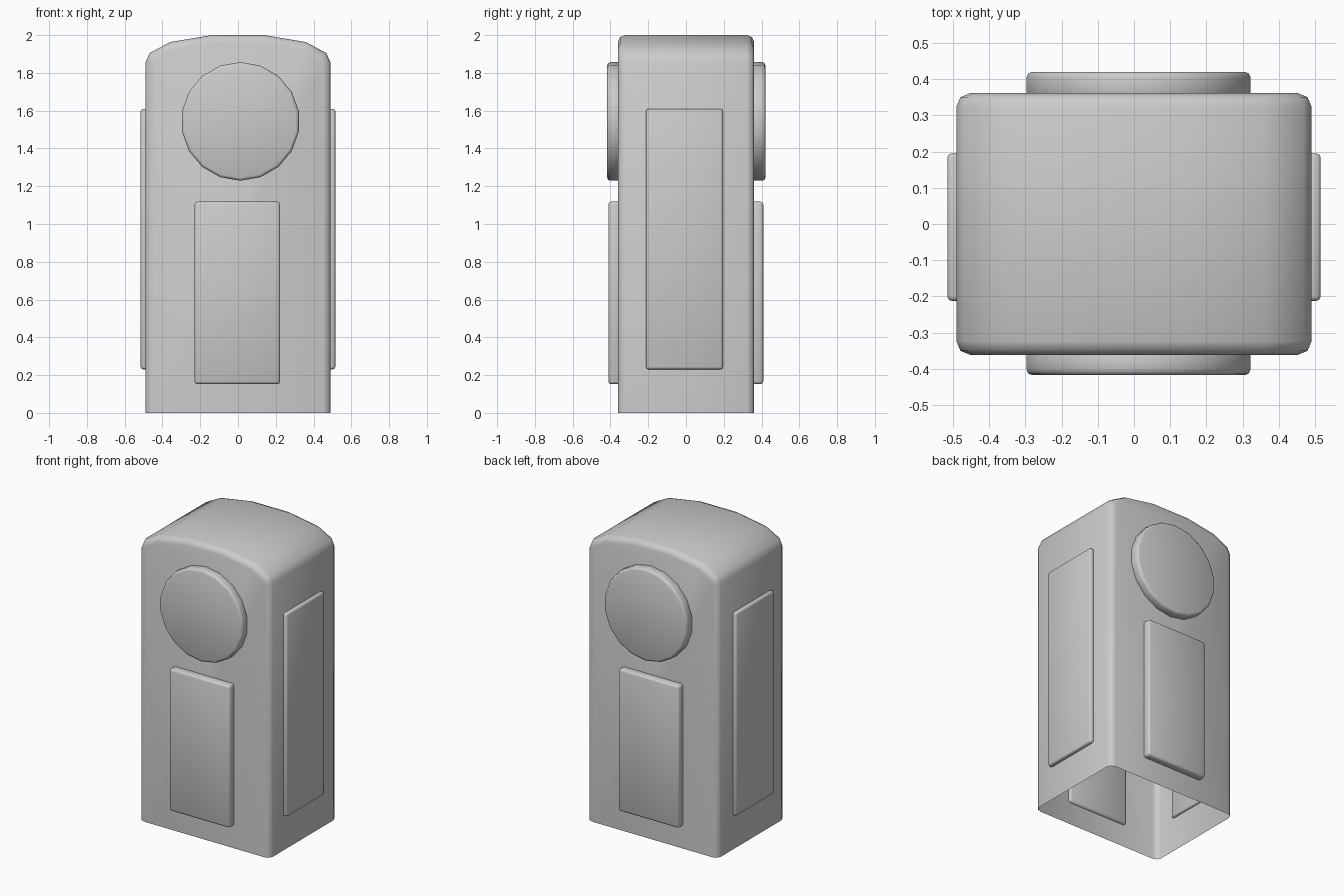
import bpy, bmesh, math
from mathutils import Matrix, Vector

if "Cube" in bpy.data.objects:
    bpy.data.objects.remove(bpy.data.objects["Cube"])


def finish(name, bm):
    """Turn a bmesh into a smooth-by-angle object."""
    bmesh.ops.recalc_face_normals(bm, faces=bm.faces)
    mesh = bpy.data.meshes.new(name)
    bm.to_mesh(mesh)
    bm.free()
    obj = bpy.data.objects.new(name, mesh)
    bpy.context.collection.objects.link(obj)
    bpy.ops.object.select_all(action='DESELECT')
    obj.select_set(True)
    bpy.context.view_layer.objects.active = obj
    bpy.ops.object.shade_smooth_by_angle(angle=math.radians(50))
    return obj


def panel(name, lo, hi, bevel=0.015):
    """Softly bevelled box between two corners."""
    lo, hi = Vector(lo), Vector(hi)
    bm = bmesh.new()
    size = Matrix.Diagonal((*(hi - lo), 1))
    bmesh.ops.create_cube(bm, size=1, matrix=Matrix.Translation((lo + hi) / 2) @ size)
    bmesh.ops.bevel(bm, geom=bm.edges[:], offset=bevel, segments=2, profile=0.5, affect='EDGES')
    finish(name, bm)


def disc(name, y0, y1, x=0.0125, z=1.543, radius=0.314, sides=18):
    """Round plate facing along y, with a bevelled rim."""
    bm = bmesh.new()
    turn = Matrix.Translation((x, (y0 + y1) / 2, z)) @ Matrix.Rotation(math.pi / 2, 4, 'X')
    bmesh.ops.create_cone(bm, cap_ends=True, segments=sides, radius1=radius,
                          radius2=radius, depth=y1 - y0, matrix=turn)
    rim = [e for e in bm.edges if abs(e.verts[0].co.y - e.verts[1].co.y) < 1e-4]
    bmesh.ops.bevel(bm, geom=rim, offset=0.016, segments=2, profile=0.5, affect='EDGES')
    finish(name, bm)


# Body: arched profile extruded in depth, open underneath
half = [(0.49, 0), (0.49, 1.855), (0.468, 1.905), (0.36, 1.963), (0.14, 2.0)]
profile = half + [(-x, z) for x, z in reversed(half)]
depth = 0.361
bm = bmesh.new()
front = [bm.verts.new((x, -depth, z)) for x, z in profile]
back = [bm.verts.new((x, depth, z)) for x, z in profile]
bm.faces.new(front)
bm.faces.new(back[::-1])
for i in range(len(profile) - 1):
    bm.faces.new((front[i], back[i], back[i + 1], front[i + 1]))
bmesh.ops.recalc_face_normals(bm, faces=bm.faces)
rim = [e for e in bm.edges
       if abs(e.verts[0].co.y - e.verts[1].co.y) < 1e-4
       and max(v.co.z for v in e.verts) > 0.01]
bmesh.ops.bevel(bm, geom=rim, offset=0.038, segments=2, profile=0.5, affect='EDGES')
finish("body", bm)

# Front and back: round plate above a tall panel
disc("front_disc", -0.417, -0.345)
disc("back_disc", 0.345, 0.42)
panel("front_panel", (-0.23, -0.411, 0.152), (0.223, -0.345, 1.118))
panel("back_panel", (-0.23, 0.345, 0.152), (0.223, 0.409, 1.118))

# Side panels
panel("right_panel", (0.475, -0.212, 0.231), (0.515, 0.195, 1.61), 0.012)
panel("left_panel", (-0.515, -0.212, 0.231), (-0.475, 0.195, 1.61), 0.012)
